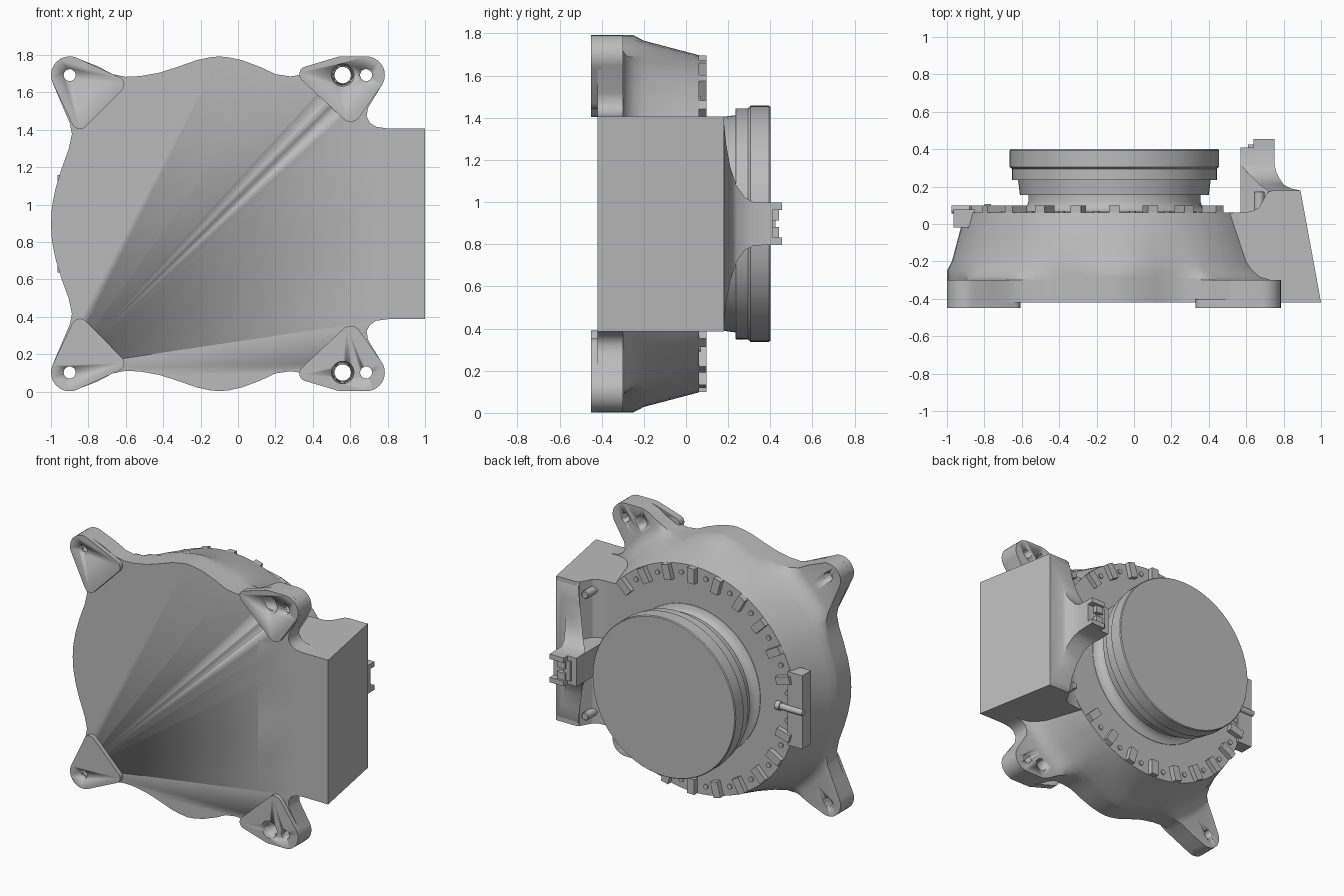
import bpy, bmesh, math
from mathutils import Matrix, Vector

cube = bpy.data.objects.get("Cube")
if cube:
    bpy.data.objects.remove(cube, do_unlink=True)

CX, CZ = -0.105, 0.897          # main axis runs along y through here
grey = bpy.data.materials.new("plain grey")
grey.use_nodes = True
COL = (0.50, 0.50, 0.50, 1)
grey.diffuse_color = COL
grey.node_tree.nodes["Principled BSDF"].inputs["Base Color"].default_value = COL


def finish(name, bm, angle=30):
    bmesh.ops.remove_doubles(bm, verts=bm.verts, dist=1e-4)
    bmesh.ops.recalc_face_normals(bm, faces=bm.faces)
    me = bpy.data.meshes.new(name)
    bm.to_mesh(me)
    bm.free()
    me.materials.append(grey)
    ob = bpy.data.objects.new(name, me)
    bpy.context.collection.objects.link(ob)
    bpy.ops.object.select_all(action='DESELECT')
    ob.select_set(True)
    bpy.context.view_layer.objects.active = ob
    bpy.ops.object.shade_smooth_by_angle(angle=math.radians(angle))
    return ob


def add_loft(bm, rings):
    rows = [[bm.verts.new(p) for p in r] for r in rings]
    n = len(rows[0])
    for a, b in zip(rows, rows[1:]):
        for i in range(n):
            j = (i + 1) % n
            bm.faces.new((a[i], a[j], b[j], b[i]))
    bm.faces.new(rows[0][::-1])
    bm.faces.new(rows[-1])


def loft(name, rings, angle=30):
    bm = bmesh.new()
    add_loft(bm, rings)
    return finish(name, bm, angle)


def circle(x, z, r, y, n=24):
    return [(x + r * math.cos(2 * math.pi * i / n), y,
             z + r * math.sin(2 * math.pi * i / n)) for i in range(n)]


def lathe(name, profile, x=CX, z=CZ, n=24):
    return loft(name, [circle(x, z, r, y, n) for y, r in profile])


def add_box(bm, x, y, z, matrix=Matrix()):
    m = Matrix.Translation((sum(x) / 2, sum(y) / 2, sum(z) / 2)) @ \
        Matrix.Diagonal((x[1] - x[0], y[1] - y[0], z[1] - z[0], 1))
    bmesh.ops.create_cube(bm, size=1, matrix=matrix @ m)


def arc(cx, cz, r, a0, a1, n):
    return [(cx + r * math.cos(math.radians(a0 + (a1 - a0) * i / n)),
             cz + r * math.sin(math.radians(a0 + (a1 - a0) * i / n))) for i in range(n + 1)]


# Housing outline, upper half from right to left; z is relative to the axis
half = arc(CX, 0, 0.895, 0, 25, 5)
half += [(.80, .51), (.74, .518), (.705, .54), (.688, .575), (.695, .62)]
half += arc(.685, .795, .1, -25, 90, 9)
half += [(.55, .895), (.50, .878), (.43, .835), (.36, .80), (.28, .788), (.2, .80),
         (.12, .838), (.02, .875), (-.05, .89), (-.1, .895), (-.15, .89), (-.22, .875),
         (-.32, .84), (-.42, .808), (-.52, .79), (-.6, .786), (-.67, .80), (-.75, .842)]
half += arc(-.9, .795, .1, 60, 205, 10)
half += [(-.945, .645), (-.9, .54), (-.888, .48), (-.905, .40), (-.945, .29),
         (-.975, .19), (-.995, .09), (-1.0, 0)]
outline = half + [(x, -z) for x, z in half[-2:0:-1]]


def housing_ring(y, extra):
    # cone radius at depth y, widened by at most "extra" towards the ears
    cone = 0.895 - max(0, y + .30) / .36 * .095
    ring = []
    for x, z in outline:
        d = math.hypot(x - CX, z)
        r = min(d, cone + extra)
        ring.append((CX + (x - CX) / d * r, y, CZ + z / d * r))
    return ring


housing = loft("housing", [housing_ring(y, e) for y, e in
               ((-.42, 9), (-.30, 9), (-.299, .08), (-.285, .04), (-.25, .015),
                (-.20, 0), (-.05, 0), (.062, 0))], 35)

# Mounting pads on the four ears
pads = []
shapes = {"right": [(-.9, .795, .1), (-.65, .745, .042), (-.845, .552, .045)],
          "left": [(.685, .795, .1), (.555, .795, .1), (.37, .80, .042), (.602, .60, .055)]}
for side, discs in shapes.items():
    for level, s in (("upper", 1), ("lower", -1)):
        bm = bmesh.new()
        for x, z, r in discs:
            for y in (-.45, -.40):
                for p in circle(x, CZ + s * z, r, y, 32):
                    bm.verts.new(p)
        res = bmesh.ops.convex_hull(bm, input=bm.verts)
        bmesh.ops.delete(bm, geom=list({v for v in res["geom_interior"] + res["geom_unused"]
                                        if isinstance(v, bmesh.types.BMVert)}), context='VERTS')
        bmesh.ops.dissolve_limit(bm, angle_limit=.01, verts=bm.verts, edges=bm.edges)
        pads.append(finish(f"{level}_{side}_pad", bm))

# Screw holes through pads and ears
bm = bmesh.new()
for s in (1, -1):
    z = CZ + s * .795
    for x in (-.9, .685):
        add_loft(bm, [circle(x, z, .032, y) for y in (-.6, -.1)])
    add_loft(bm, [circle(.56, z, r, y) for y, r in
                  ((-.6, .06), (-.43, .06), (-.40, .044), (-.1, .044))])
cutter = finish("hole_cutter", bm)
for ob in [housing] + pads:
    mod = ob.modifiers.new("holes", 'BOOLEAN')
    mod.object, mod.operation, mod.solver = cutter, 'DIFFERENCE', 'EXACT'
    bpy.context.view_layer.objects.active = ob
    bpy.ops.object.modifier_apply(modifier=mod.name)
cutter.hide_render = True
cutter.hide_viewport = True
cutter.hide_set(True)

# Side block with a curved run-in to the housing
side = [(.45, -.42), (1.0, -.42), (.89, .18), (.74, .18), (.715, .17), (.695, .135),
        (.67, .09), (.63, .067), (.56, .061), (.45, .058)]
loft("side_block", [[(x, y, z) for x, y in side] for z in (CZ - .51, CZ + .51)])

# Flared fin rising from the block
fin = [(.165, .72, .89, .51), (.18, .715, .885, .48), (.19, .70, .84, .38), (.21, .67, .80, .27),
       (.24, .64, .78, .18), (.28, .60, .76, .125), (.32, .57, .75, .103), (.41, .57, .75, .1)]
loft("fin", [[(a, y, CZ - h), (b, y, CZ - h), (b, y, CZ + h), (a, y, CZ + h)]
             for y, a, b, h in fin], 40)
bm = bmesh.new()
add_box(bm, (.57, .75), (.04, .33), (CZ - .1, CZ + .1))
add_box(bm, (.61, .66), (.40, .425), (CZ - .07, CZ + .07))
for s in (1, -1):
    z = sorted((CZ + s * .065, CZ + s * .1))
    add_box(bm, (.64, .75), (.40, .455), z)
    z = sorted((CZ + s * .015, CZ + s * .065))
    add_box(bm, (.64, .70), (.40, .44), z)
finish("fin_fork", bm)

# Pegs beside the fin
for name, s in (("upper_peg", 1), ("lower_peg", -1)):
    lathe(name, ((.05, .028), (.17, .028), (.175, .022)), .67, CZ + s * .43)

# Stepped round cap on a filleted neck
lathe("round_cap", ((.05, .53), (.064, .52), (.072, .49), (.09, .47), (.12, .46), (.155, .46),
                    (.156, .505), (.235, .515), (.236, .548), (.295, .548), (.305, .56),
                    (.393, .56), (.4, .555)), n=96)

# Ring of index teeth with studs between them
teeth, studs = bmesh.new(), bmesh.new()
for k in range(19):
    a = math.radians(45 + 15 * k)
    turn = Matrix.Translation((CX, 0, CZ)) @ Matrix.Rotation(-a, 4, 'Y')
    if k != 9:
        add_box(teeth, (.69, .798), (.05, .098), (-.028, .028), turn)
    if k < 18:
        a += math.radians(7.5)
        x, z = CX + .74 * math.cos(a), CZ + .74 * math.sin(a)
        add_loft(studs, [circle(x, z, .018, y, 12) for y in (.05, .07)])
finish("index_teeth", teeth)
finish("index_studs", studs)

# Flat plate and pointer pin on the far side of the ring
bm = bmesh.new()
add_box(bm, (-.965, -.85), (-.02, .078), (CZ - .26, CZ + .26))
finish("edge_plate", bm)
bm = bmesh.new()
for x0, x1, r in ((-.975, -.80, .022), (-.80, -.765, .03)):
    bmesh.ops.create_cone(bm, cap_ends=True, segments=16, radius1=r, radius2=r, depth=x1 - x0,
                          matrix=Matrix.Translation(((x0 + x1) / 2, .078, CZ)) @
                          Matrix.Rotation(math.pi / 2, 4, 'Y'))
finish("pointer_pin", bm)
